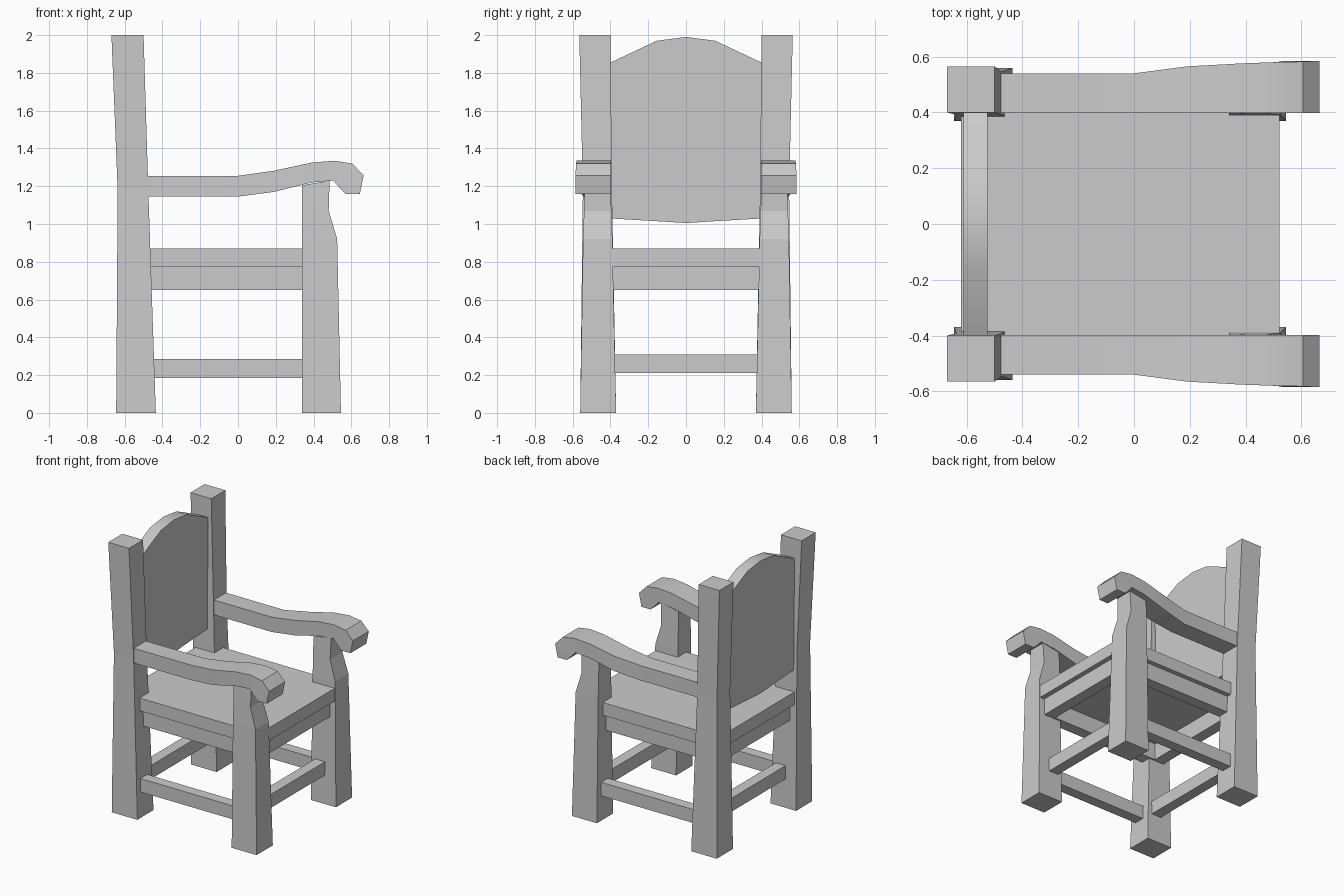
import bpy, bmesh, math

if "Cube" in bpy.data.objects:
    bpy.data.objects.remove(bpy.data.objects["Cube"])


def make(name, rings, mirror=None, smooth=False):
    """Loft a closed solid through equal-length rings of points."""
    bm = bmesh.new()
    loops = [[bm.verts.new(p) for p in r] for r in rings]
    n = len(loops[0])
    for a, b in zip(loops, loops[1:]):
        for i in range(n):
            j = (i + 1) % n
            bm.faces.new((a[i], a[j], b[j], b[i]))
    bm.faces.new(loops[0][::-1])
    bm.faces.new(loops[-1])
    bmesh.ops.recalc_face_normals(bm, faces=bm.faces[:])
    mesh = bpy.data.meshes.new(name)
    bm.to_mesh(mesh)
    bm.free()
    ob = bpy.data.objects.new(name, mesh)
    bpy.context.collection.objects.link(ob)
    if smooth:
        bpy.ops.object.select_all(action='DESELECT')
        ob.select_set(True)
        bpy.context.view_layer.objects.active = ob
        bpy.ops.object.shade_smooth_by_angle(angle=math.radians(35))
    if mirror:
        m = ob.modifiers.new("mirror", 'MIRROR')
        m.use_axis = (False, True, False)
        m.use_mirror_merge = False
    return ob


def rect(z, x0, x1, y0, y1, z1=None):
    """Horizontal rectangle; z1 is the height along the x1 edge."""
    z1 = z if z1 is None else z1
    return [(x0, y0, z), (x1, y0, z1), (x1, y1, z1), (x0, y1, z)]


def box(name, x0, x1, y0, y1, z0, z1, mirror=False):
    return make(name, [rect(z0, x0, x1, y0, y1), rect(z1, x0, x1, y0, y1)], mirror)


# Tapered legs, lofted from floor to top
make("back_leg", [rect(0, -0.645, -0.435, 0.37, 0.56),
                  rect(1.18, -0.637, -0.475, 0.392, 0.546),
                  rect(2, -0.67, -0.50, 0.40, 0.565)], mirror=True)
make("front_leg", [rect(0, 0.34, 0.545, 0.37, 0.56),
                   rect(0.92, 0.34, 0.525, 0.39, 0.545),
                   rect(1.07, 0.34, 0.48, 0.395, 0.54),
                   rect(1.205, 0.34, 0.485, 0.40, 0.535, 1.23)], mirror=True)

# Seat board and apron rails
box("seat", -0.62, 0.522, -0.49, 0.49, 0.775, 0.87)
box("side_apron", -0.52, 0.42, 0.37, 0.455, 0.65, 0.775, True)
box("front_apron", 0.40, 0.485, -0.42, 0.42, 0.65, 0.775)
box("back_apron", -0.585, -0.50, -0.42, 0.42, 0.65, 0.775)

# Stretchers near the floor
box("side_stretcher", -0.52, 0.42, 0.43, 0.51, 0.185, 0.285, True)
box("front_stretcher", 0.37, 0.45, -0.42, 0.42, 0.21, 0.31)
box("back_stretcher", -0.555, -0.475, -0.42, 0.42, 0.21, 0.31)

# Back panel with a curved top: y, bottom z, top z
panel = [(-0.41, 1.03, 1.85), (-0.155, 1.015, 1.97), (0, 1.005, 1.99),
         (0.155, 1.015, 1.97), (0.41, 1.03, 1.85)]
make("back_panel", [[(-0.612, y, b), (-0.525, y, b), (-0.525, y, t), (-0.612, y, t)]
                    for y, b, t in panel], smooth=True)

# Scrolled arms: top x, top z, bottom x, bottom z, outer y
arm = [(-0.50, 1.255, -0.50, 1.145, 0.54), (0, 1.255, 0, 1.145, 0.54),
       (0.19, 1.282, 0.19, 1.17, 0.565), (0.39, 1.325, 0.39, 1.22, 0.576),
       (0.51, 1.335, 0.505, 1.23, 0.58), (0.605, 1.32, 0.52, 1.212, 0.582),
       (0.665, 1.257, 0.54, 1.19, 0.585), (0.645, 1.16, 0.57, 1.16, 0.585)]
make("arm", [[(tx, 0.398, tz), (tx, y, tz), (bx, y, bz), (bx, 0.398, bz)]
             for tx, tz, bx, bz, y in arm], mirror=True, smooth=True)
